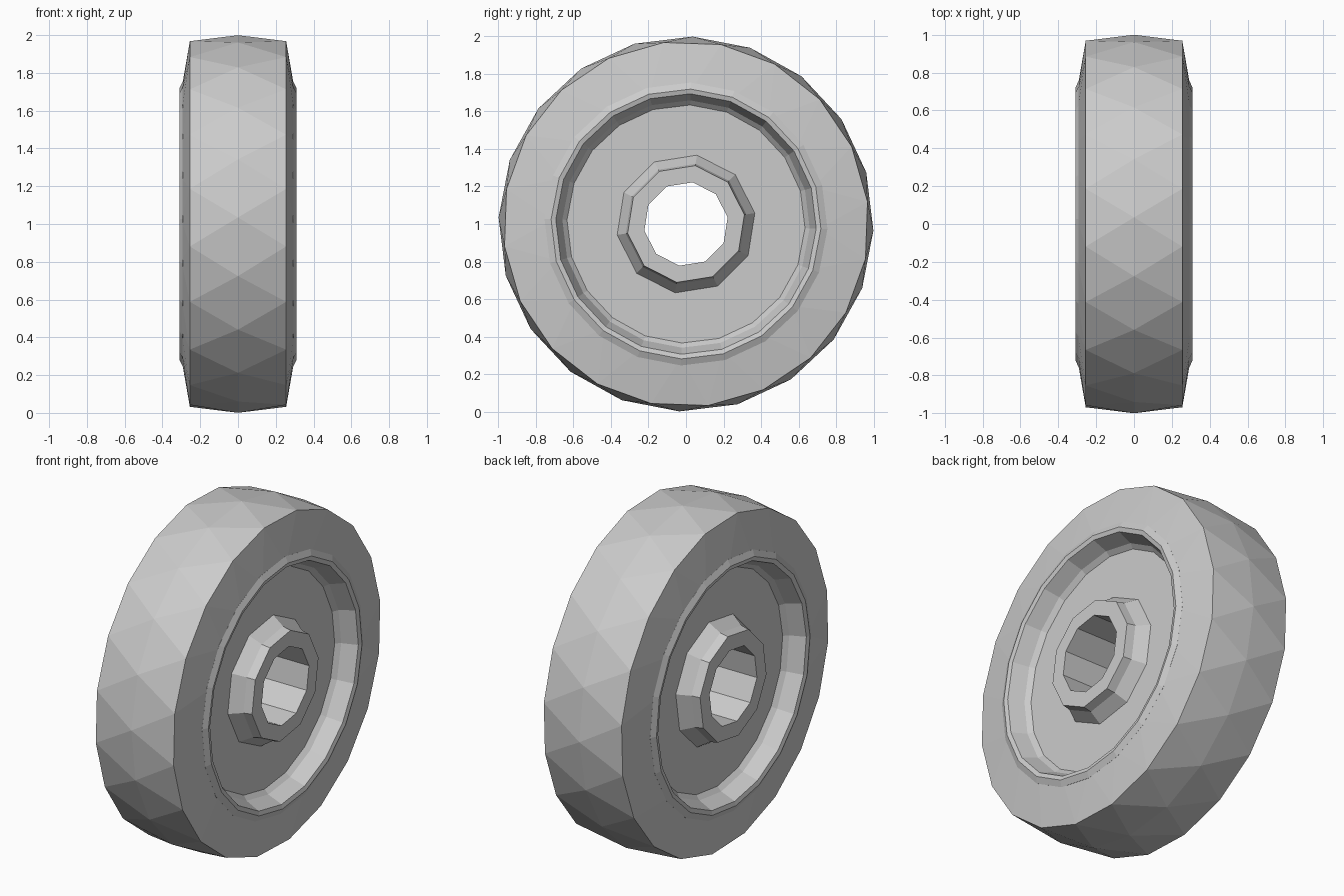
import bpy, bmesh
from math import sin, cos, pi, radians

if "Cube" in bpy.data.objects:
    bpy.data.objects.remove(bpy.data.objects["Cube"])


def lathe(name, profile, sides, closed=False, stagger=False, start=2.0):
    """Spin (x, radius) points about the wheel axle (x axis at z = 1).
    With stagger, every other ring turns half a step and triangles join them."""
    bm = bmesh.new()
    rings = []
    for k, (x, r) in enumerate(profile):
        half = 0.5 if stagger and k % 2 else 0.0
        ring = []
        for i in range(sides):
            a = radians(start) + 2 * pi * (i + half) / sides
            ring.append(bm.verts.new((x, r * sin(a), 1 + r * cos(a))))
        rings.append(ring)
    pairs = list(zip(rings, rings[1:]))
    if closed:
        pairs.append((rings[-1], rings[0]))
    for k, (a, b) in enumerate(pairs):
        for i in range(sides):
            j = (i + 1) % sides
            if not stagger:
                bm.faces.new((a[i], a[j], b[j], b[i]))
            elif k % 2 == 0:
                bm.faces.new((a[i], a[j], b[i]))
                bm.faces.new((a[j], b[j], b[i]))
            else:
                bm.faces.new((a[i], b[j], b[i]))
                bm.faces.new((a[i], a[j], b[j]))
    bmesh.ops.recalc_face_normals(bm, faces=bm.faces)
    mesh = bpy.data.meshes.new(name)
    bm.to_mesh(mesh)
    bm.free()
    obj = bpy.data.objects.new(name, mesh)
    bpy.context.collection.objects.link(obj)
    return obj


def both_sides(half):
    """Mirror a half profile to the other face of the wheel."""
    return [(-x, r) for x, r in half] + half[::-1]


# Tyre: crowned tread with staggered facets, sidewalls and inner liner
tyre = [(-0.30, 0.71), (-0.255, 0.975), (0, 1.0), (0.255, 0.975),
        (0.30, 0.71), (0, 0.70)]
lathe("tyre", tyre, 20, closed=True, stagger=True)

# Rim: flange, sloped inner wall and recessed disc on each face
rim = [(0.19, 0.28), (0.19, 0.635), (0.215, 0.66), (0.303, 0.695),
       (0.31, 0.72), (0.293, 0.755)]
lathe("rim", both_sides(rim), 20, closed=True)

# Hub: tapered boss with an open axle bore
hub = [(0.31, 0.225), (0.31, 0.315), (0.26, 0.325), (0.185, 0.375)]
lathe("hub", both_sides(hub), 10, closed=True, start=9)
